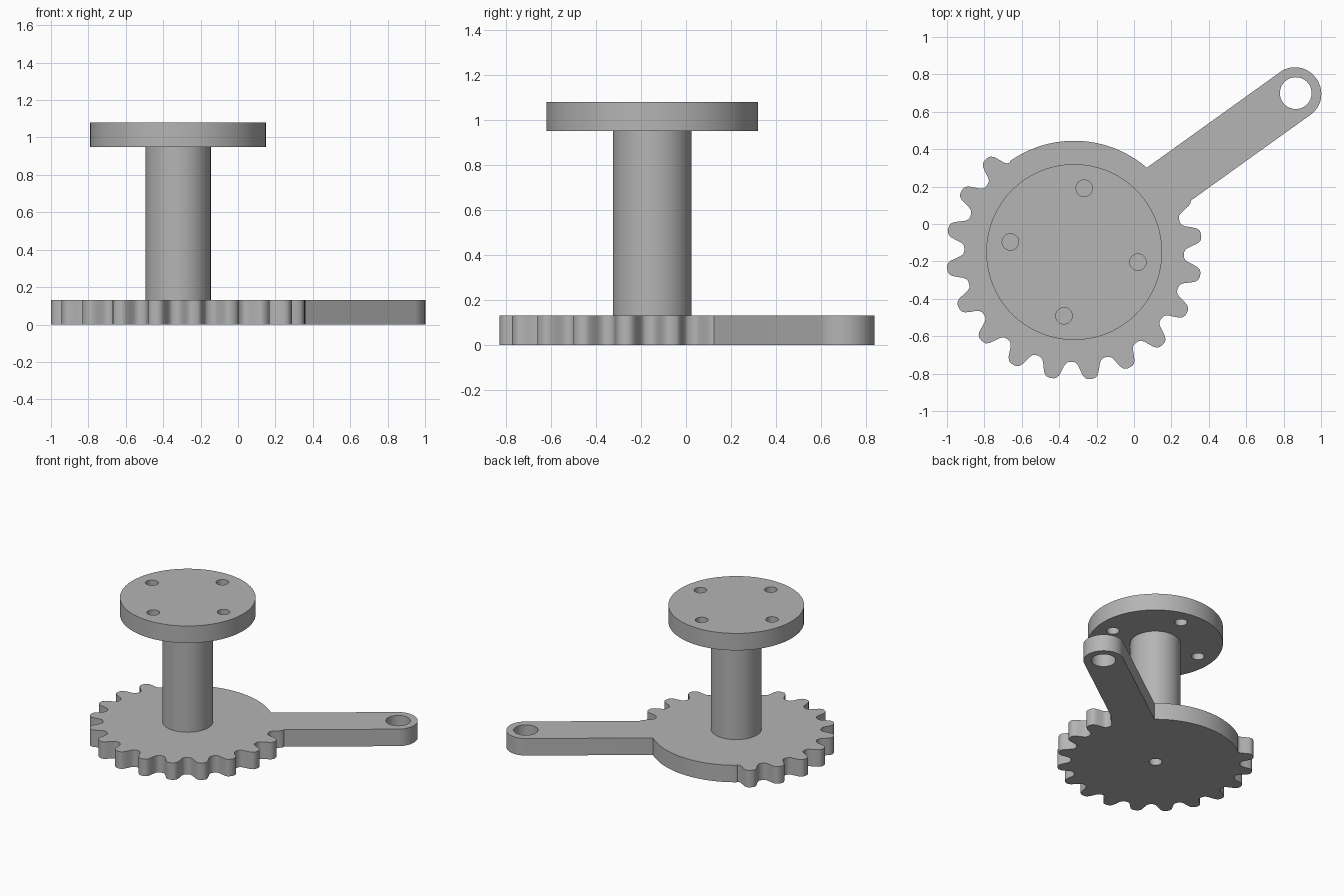
import bpy, bmesh, math
from math import sin, cos, tanh, radians, pi

cube = bpy.data.objects.get("Cube")
if cube:
    bpy.data.objects.remove(cube, do_unlink=True)

CX, CY = -0.32, -0.15            # shaft axis
PLATE, NECK, TOP = 0.13, 0.95, 1.08
ROOT, TIP, PLAIN = 0.587, 0.685, 0.595
TEETH, PHASE = 20, 259.6
ARM_ANGLE = radians(35.65)
ARM_LENGTH = 1.458
PIN_X = CX + ARM_LENGTH * cos(ARM_ANGLE)
PIN_Y = CY + ARM_LENGTH * sin(ARM_ANGLE)

grey = bpy.data.materials.new("plain grey")
grey.use_nodes = True
colour = (0.46, 0.46, 0.46, 1)
grey.diffuse_color = colour
grey.node_tree.nodes["Principled BSDF"].inputs["Base Color"].default_value = colour


def prism(name, outline, z0, z1):
    """Extrude a counter-clockwise outline from z0 to z1."""
    bm = bmesh.new()
    base = bm.faces.new([bm.verts.new((x, y, z0)) for x, y in outline])
    side = bmesh.ops.extrude_face_region(bm, geom=[base])
    verts = [v for v in side["geom"] if isinstance(v, bmesh.types.BMVert)]
    bmesh.ops.translate(bm, vec=(0, 0, z1 - z0), verts=verts)
    bmesh.ops.recalc_face_normals(bm, faces=bm.faces)
    mesh = bpy.data.meshes.new(name)
    bm.to_mesh(mesh)
    bm.free()
    mesh.materials.append(grey)
    obj = bpy.data.objects.new(name, mesh)
    bpy.context.collection.objects.link(obj)
    return obj


def circle(x, y, r, n=64):
    return [(x + r * cos(2 * pi * i / n), y + r * sin(2 * pi * i / n)) for i in range(n)]


def activate(obj):
    bpy.ops.object.select_all(action='DESELECT')
    obj.select_set(True)
    bpy.context.view_layer.objects.active = obj


def combine(obj, other, operation):
    """Apply a boolean and discard the second solid."""
    mod = obj.modifiers.new("boolean", 'BOOLEAN')
    mod.operation, mod.object, mod.solver = operation, other, 'EXACT'
    activate(obj)
    bpy.ops.object.modifier_apply(modifier=mod.name)
    bpy.data.objects.remove(other, do_unlink=True)


def drill(obj, x, y, r, z0, z1):
    combine(obj, prism("hole_cutter", circle(x, y, r, 40), z0, z1), 'DIFFERENCE')


def smooth(obj):
    activate(obj)
    bpy.ops.object.shade_smooth_by_angle(angle=radians(35))


# Sprocket outline: rounded teeth, with a plain arc on the back side
def sprocket_radius(deg):
    if 36 < deg < 126:
        return PLAIN
    wave = tanh(1.7 * cos(radians((deg - PHASE) * TEETH))) / tanh(1.7)
    return (ROOT + TIP) / 2 + (TIP - ROOT) / 2 * wave


outline = []
for i in range(360):
    r = sprocket_radius(i)
    outline.append((CX + r * cos(radians(i)), CY + r * sin(radians(i))))
sprocket = prism("sprocket_with_arm", outline, 0, PLATE)

# Arm with a rounded end, running radially out of the sprocket
half = 0.14
local = [(0.45, half), (0.45, -half), (ARM_LENGTH, -half)]
local += [(ARM_LENGTH + 0.135 * cos(a), half * sin(a))
          for a in (radians(d) for d in range(-84, 85, 6))]
local.append((ARM_LENGTH, half))
ca, sa = cos(ARM_ANGLE), sin(ARM_ANGLE)
arm = prism("arm", [(CX + u * ca - v * sa, CY + u * sa + v * ca) for u, v in local], 0, PLATE)
combine(sprocket, arm, 'UNION')

# Pin hole at the arm end and centre hole underneath
drill(sprocket, PIN_X, PIN_Y, 0.085, -0.1, PLATE + 0.1)
drill(sprocket, CX, CY, 0.045, -0.1, PLATE + 0.1)
smooth(sprocket)

# Shaft
smooth(prism("shaft", circle(CX, CY, 0.175), PLATE, NECK))

# Mounting flange with four bolt holes
flange = prism("flange", circle(CX, CY, 0.47, 96), NECK, TOP)
for k in range(4):
    a = radians(81 + 90 * k)
    drill(flange, CX + 0.345 * cos(a), CY + 0.345 * sin(a), 0.044, NECK - 0.1, TOP + 0.1)
smooth(flange)
